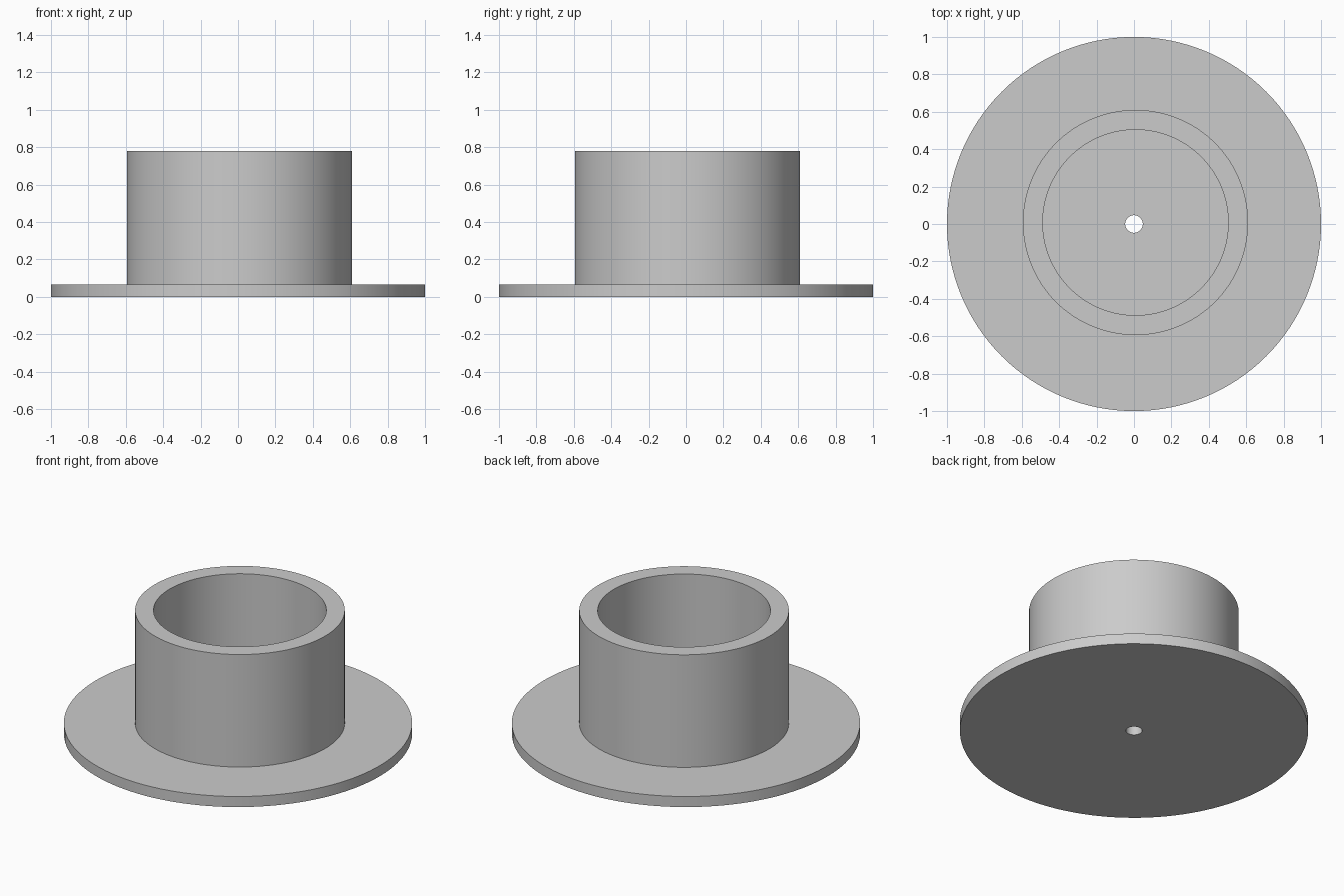
import bpy, bmesh, math

cube = bpy.data.objects.get("Cube")
if cube:
    bpy.data.objects.remove(cube, do_unlink=True)

# Single plain grey
grey = bpy.data.materials.new("grey")
grey.use_nodes = True
colour = (0.6, 0.6, 0.6, 1)
grey.diffuse_color = colour
grey.node_tree.nodes["Principled BSDF"].inputs["Base Color"].default_value = colour


def ring(name, inner, outer, bottom, top, centre=0.0, sides=128):
    """Closed tube made by sweeping a rectangular section round z."""
    section = [(inner, bottom), (outer, bottom), (outer, top), (inner, top)]
    bm = bmesh.new()
    loops = []
    for i in range(sides):
        a = 2 * math.pi * i / sides
        loops.append([bm.verts.new((r * math.cos(a), r * math.sin(a), z))
                      for r, z in section])
    for i, here in enumerate(loops):
        after = loops[(i + 1) % sides]
        for j in range(4):
            k = (j + 1) % 4
            bm.faces.new((here[j], after[j], after[k], here[k]))
    bmesh.ops.recalc_face_normals(bm, faces=bm.faces)
    mesh = bpy.data.meshes.new(name)
    bm.to_mesh(mesh)
    bm.free()
    mesh.materials.append(grey)
    obj = bpy.data.objects.new(name, mesh)
    obj.location = (centre, centre, 0)
    bpy.context.collection.objects.link(obj)
    bpy.ops.object.select_all(action="DESELECT")
    obj.select_set(True)
    bpy.context.view_layer.objects.active = obj
    bpy.ops.object.shade_smooth_by_angle(angle=math.radians(30))
    return obj


# Flat base disc with a small centre hole
ring("flange", 0.047, 1.0, 0.0, 0.067)

# Hollow collar, slightly off centre, rooted in the flange
ring("collar", 0.496, 0.602, 0.06, 0.78, centre=0.008)
